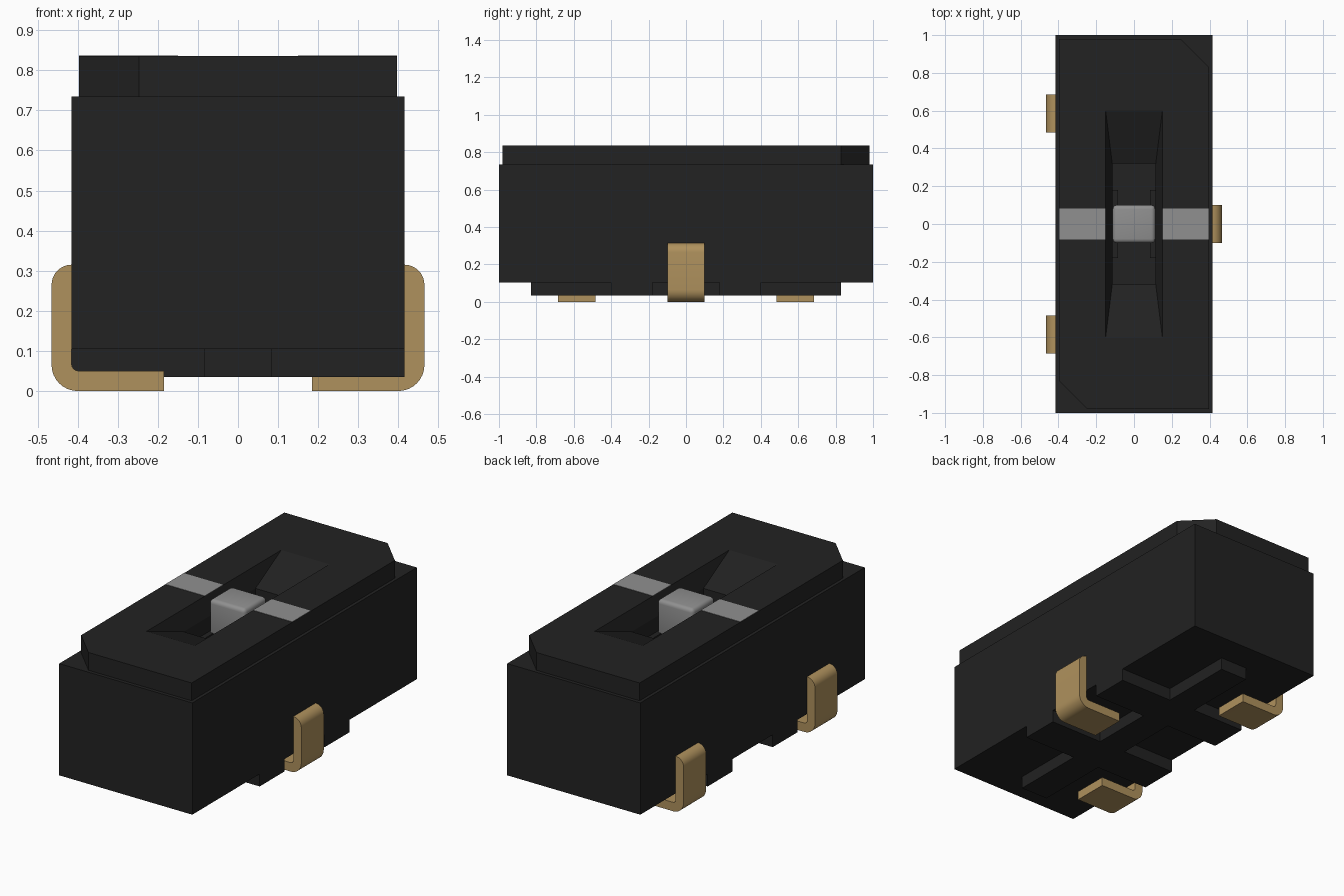
import bpy, bmesh, math
from mathutils import Vector

cube = bpy.data.objects.get("Cube")
if cube:
    bpy.data.objects.remove(cube, do_unlink=True)


def material(name, colour, rough):
    m = bpy.data.materials.new(name)
    m.use_nodes = True
    m.diffuse_color = (*colour, 1)
    node = next(n for n in m.node_tree.nodes if n.type == 'BSDF_PRINCIPLED')
    node.inputs["Base Color"].default_value = (*colour, 1)
    node.inputs["Roughness"].default_value = rough
    return m


BLACK = material("black plastic", (0.016, 0.016, 0.016), 0.6)
GREY = material("light grey", (0.28, 0.28, 0.28), 0.6)
GOLD = material("gold metal", (0.43, 0.285, 0.11), 0.5)


def loft(name, rings, mat):
    """Closed solid through a stack of equal-length point loops."""
    bm = bmesh.new()
    loops = [[bm.verts.new(p) for p in ring] for ring in rings]
    n = len(loops[0])
    for a, b in zip(loops, loops[1:]):
        for i in range(n):
            j = (i + 1) % n
            bm.faces.new((a[i], a[j], b[j], b[i]))
    bm.faces.new(loops[0][::-1])
    bm.faces.new(loops[-1])
    bmesh.ops.recalc_face_normals(bm, faces=bm.faces)
    me = bpy.data.meshes.new(name)
    bm.to_mesh(me)
    bm.free()
    me.materials.append(mat)
    ob = bpy.data.objects.new(name, me)
    bpy.context.collection.objects.link(ob)
    return ob


def rect(hx, hy, z):
    return [(-hx, -hy, z), (hx, -hy, z), (hx, hy, z), (-hx, hy, z)]


def box(name, x, y, z, mat):
    return loft(name, [[(x[0], y[0], h), (x[1], y[0], h), (x[1], y[1], h), (x[0], y[1], h)]
                       for h in z], mat)


def activate(ob):
    bpy.ops.object.select_all(action='DESELECT')
    bpy.context.view_layer.objects.active = ob
    ob.select_set(True)


def apply_modifiers(ob):
    activate(ob)
    for m in list(ob.modifiers):
        bpy.ops.object.modifier_apply(modifier=m.name)


# Housing and cover with two opposite clipped corners
housing = box("housing", (-0.415, 0.415), (-1, 1), (0.105, 0.735), BLACK)
W, L, C = 0.397, 0.98, 0.15
outline = [(-W + C, -L), (W, -L), (W, L - C), (W - C, L), (-W, L), (-W, -L + C)]
cover = loft("cover", [[(x, y, z) for x, y in outline] for z in (0.735, 0.835)], BLACK)

# Slot with ramped ends, dropping to a flat floor
cutter = loft("slot_cutter", [rect(0.115, 0.32, 0.63), rect(0.115, 0.32, 0.735),
                              rect(0.1535, 0.628, 0.845)], BLACK)
cutter.hide_render = True
for ob in (housing, cover):
    mod = ob.modifiers.new("slot", 'BOOLEAN')
    mod.operation = 'DIFFERENCE'
    mod.solver = 'EXACT'
    mod.object = cutter
    apply_modifiers(ob)
bpy.data.objects.remove(cutter, do_unlink=True)

# Guide rails beside the slider
for side, s in (("left", 1), ("right", -1)):
    box(f"{side}_guide_rail", sorted((s * 0.085, s * 0.115)), (-0.18, 0.18), (0.63, 0.65), BLACK)

# Slider knob with rounded edges
knob = box("slider_knob", (-0.113, 0.113), (-0.1, 0.1), (0.63, 0.835), GREY)
bevel = knob.modifiers.new("round", 'BEVEL')
bevel.width = 0.022
bevel.segments = 4
apply_modifiers(knob)
bpy.ops.object.shade_smooth_by_angle(angle=math.radians(40))

# Painted centre stripe on both sides of the slot
for side, s in (("left", 1), ("right", -1)):
    box(f"{side}_stripe", sorted((s * 0.15, s * 0.396)), (-0.082, 0.082), (0.834, 0.837), GREY)

# Standoffs under the housing: a spine and two cross bars
box("standoff_spine", (-0.085, 0.085), (-0.83, 0.83), (0.035, 0.106), BLACK)
for end, s in (("front", -1), ("back", 1)):
    for side, t in (("left", 1), ("right", -1)):
        box(f"{end}_{side}_standoff", sorted((t * 0.085, t * 0.415)),
            sorted((s * 0.18, s * 0.4)), (0.035, 0.106), BLACK)


def arc(cx, cz, r, start, end, steps=8):
    return [(cx + r * math.cos(math.radians(start + (end - start) * i / steps)),
             cz + r * math.sin(math.radians(start + (end - start) * i / steps)))
            for i in range(steps + 1)]


# Bent metal terminals: one on the left, two on the right
profile = ([(0.185, 0.0)] + arc(0.4, 0.065, 0.065, -90, 0) + arc(0.415, 0.265, 0.05, 0, 90)
           + [(0.4, 0.315), (0.4, 0.265), (0.415, 0.265)]
           + arc(0.398, 0.067, 0.017, 0, -90, 4) + [(0.185, 0.05)])
for name, s, y in (("left_terminal", 1, 0), ("front_right_terminal", -1, -0.585),
                   ("back_right_terminal", -1, 0.585)):
    leg = loft(name, [[(s * x, y + d, z) for x, z in profile] for d in (-0.1, 0.1)], GOLD)
    activate(leg)
    bpy.ops.object.shade_smooth_by_angle(angle=math.radians(40))
